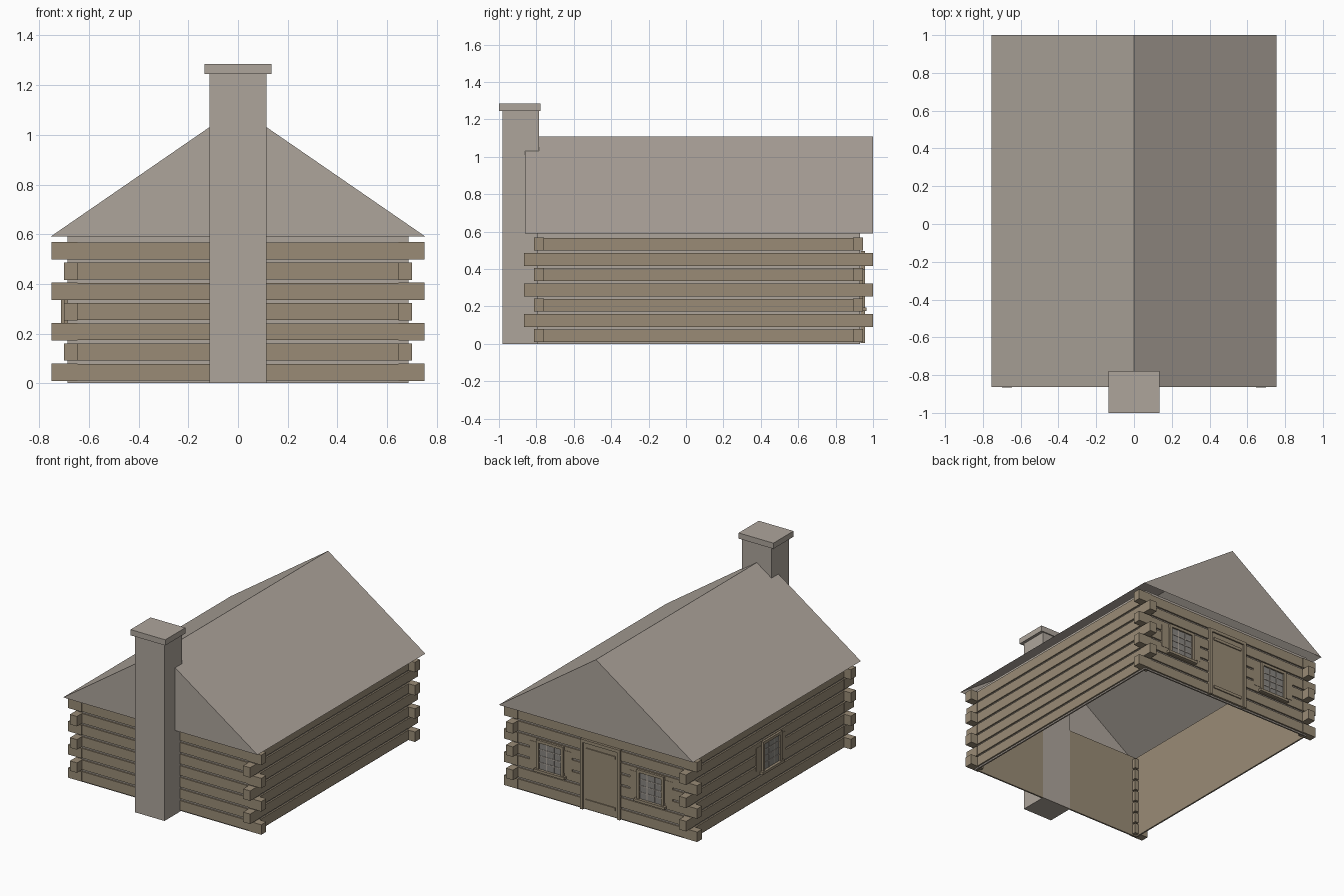
import bpy
import bmesh
from mathutils import Vector

cube = bpy.data.objects.get("Cube")
if cube:
    bpy.data.objects.remove(cube, do_unlink=True)


def material(name, rgb):
    m = bpy.data.materials.new(name)
    m.use_nodes = True
    colour = (*rgb, 1)
    m.diffuse_color = colour
    bsdf = m.node_tree.nodes["Principled BSDF"]
    bsdf.inputs["Base Color"].default_value = colour
    bsdf.inputs["Roughness"].default_value = 0.9
    return m


stone = material("warm grey stone", (0.42, 0.375, 0.33))
wood = material("weathered brown wood", (0.32, 0.26, 0.18))
glass = material("dull grey glass", (0.25, 0.24, 0.22))


def finish(name, bm, mat):
    mesh = bpy.data.meshes.new(name)
    bm.to_mesh(mesh)
    bm.free()
    mesh.materials.append(mat)
    obj = bpy.data.objects.new(name, mesh)
    bpy.context.collection.objects.link(obj)
    return obj


def boxes(name, spans, mat):
    """One object from boxes given as (x0, x1, y0, y1, z0, z1)."""
    bm = bmesh.new()
    for x0, x1, y0, y1, z0, z1 in spans:
        verts = bmesh.ops.create_cube(bm, size=1)["verts"]
        for v in verts:
            v.co = Vector(((x0 + x1) / 2 + v.co.x * (x1 - x0),
                           (y0 + y1) / 2 + v.co.y * (y1 - y0),
                           (z0 + z1) / 2 + v.co.z * (z1 - z0)))
    return finish(name, bm, mat)


# Wall planes
SIDE, FRONT, BACK = 0.698, -0.808, 0.942
EAVE = 0.59


def ring(inset, thick, z0, z1):
    """Four boxes running round the house, set back from the log faces."""
    x, f, b = SIDE - inset, FRONT + inset, BACK - inset
    return [(-x, x, f, f + thick, z0, z1), (-x, x, b - thick, b, z0, z1),
            (-x, -x + thick, f, b, z0, z1), (x - thick, x, f, b, z0, z1)]


boxes("inner_wall", ring(0.016, 0.006, 0, EAVE), wood)
boxes("mortar", ring(0.011, 0.005, 0, EAVE), stone)

# Log courses, with alternating long ends at the corners
courses, ends = [], []
for i in range(7):
    z0 = 0.01 + i * 0.0815
    z1 = z0 + 0.068
    courses += ring(0, 0.015, z0, z1)
    reach_x, reach_y = (0.05, 0) if i % 2 == 0 else (0, 0.052)
    for s in (-1, 1):
        x0, x1 = sorted((s * 0.646, s * (0.7 + reach_x)))
        ends.append((x0, x1, -0.813 - reach_y, -0.758, z0 - 0.001, z1 + 0.001))
        ends.append((x0, x1, 0.893, 0.947 + reach_y, z0 - 0.001, z1 + 0.001))
boxes("wall_logs", courses, wood)
boxes("log_ends", ends, wood)

# Roof: hollow gable shell, open underneath
bm = bmesh.new()
rows = [[bm.verts.new(p) for p in ((-0.755, y, EAVE), (0, y, 1.11), (0.755, y, EAVE))]
        for y in (-0.862, 1)]
front, back = rows
bm.faces.new(front[::-1])
bm.faces.new(back)
for i in range(2):
    bm.faces.new((front[i], front[i + 1], back[i + 1], back[i]))
bmesh.ops.recalc_face_normals(bm, faces=bm.faces)
finish("roof", bm, stone)

# Chimney
boxes("chimney", [(-0.115, 0.115, -0.98, -0.785, 0, 1.25)], stone)
boxes("chimney_cap", [(-0.135, 0.135, -1, -0.777, 1.245, 1.285)], stone)


def on_back(u0, u1, d0, d1, z0, z1):
    return (u0, u1, BACK + d0, BACK + d1, z0, z1)


def on_right(u0, u1, d0, d1, z0, z1):
    return (-SIDE - d1, -SIDE - d0, u0, u1, z0, z1)


def window(name, place, c):
    """Framed window centred at c along its wall."""
    w, lo, hi, t = 0.105, 0.195, 0.4, 0.02
    boxes(name + "_backing", [place(c - 0.165, c + 0.165, -0.012, 0.002, 0.215, 0.375)], wood)
    boxes(name + "_frame", [
        place(c - w, c - w + t, -0.01, 0.015, lo, hi),
        place(c + w - t, c + w, -0.01, 0.015, lo, hi),
        place(c - w, c + w, -0.01, 0.015, hi - t, hi),
        place(c - w - 0.015, c + w + 0.015, -0.01, 0.024, lo - 0.018, lo)], wood)
    boxes(name + "_glass", [place(c - w + t, c + w - t, 0, 0.005, lo, hi - t)], glass)
    # Glazing bars, three panes across and four up
    x0, x1, z0, z1, b = c - w + t, c + w - t, lo, hi - t, 0.003
    bars = [place(x0 + (x1 - x0) * k / 3 - b, x0 + (x1 - x0) * k / 3 + b, 0, 0.008, z0, z1)
            for k in (1, 2)]
    bars += [place(x0, x1, 0, 0.008, z0 + (z1 - z0) * k / 4 - b, z0 + (z1 - z0) * k / 4 + b)
             for k in (1, 2, 3)]
    boxes(name + "_bars", bars, stone)


window("back_window_left", on_back, 0.39)
window("back_window_right", on_back, -0.39)
window("side_window", on_right, 0.055)

# Door with jambs, lintel and two battens
boxes("door", [on_back(-0.135, 0.135, -0.01, 0.004, 0.01, 0.475)], wood)
boxes("door_frame", [
    on_back(-0.155, -0.133, -0.01, 0.014, 0.005, 0.497),
    on_back(0.133, 0.155, -0.01, 0.014, 0.005, 0.497),
    on_back(-0.155, 0.155, -0.01, 0.014, 0.475, 0.497)], wood)
boxes("door_battens", [
    on_back(-0.115, 0.115, 0, 0.011, z, z + 0.02) for z in (0.06, 0.42)], wood)
